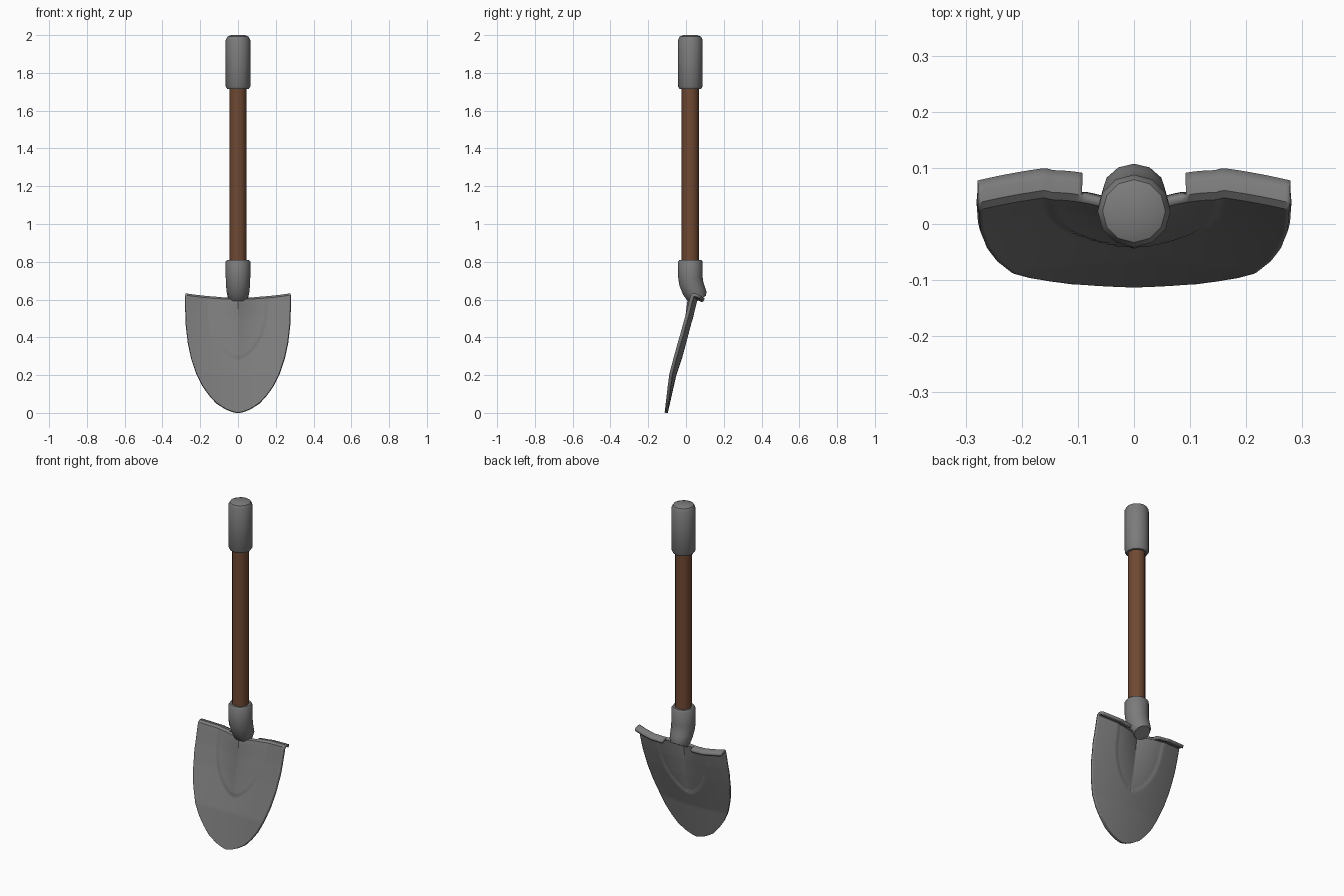
import bpy, bmesh, math
from mathutils import Vector

if "Cube" in bpy.data.objects:
    bpy.data.objects.remove(bpy.data.objects["Cube"])


def material(name, rgb):
    m = bpy.data.materials.new(name)
    m.diffuse_color = (*rgb, 1)
    m.use_nodes = True
    m.node_tree.nodes["Principled BSDF"].inputs["Base Color"].default_value = m.diffuse_color
    return m


STEEL = material("grey steel", (0.2, 0.2, 0.2))
WOOD = material("brown wood", (0.16, 0.065, 0.032))


def finish(name, bm, mat, angle=40):
    me = bpy.data.meshes.new(name)
    bm.to_mesh(me)
    bm.free()
    me.materials.append(mat)
    ob = bpy.data.objects.new(name, me)
    bpy.context.collection.objects.link(ob)
    bpy.ops.object.select_all(action='DESELECT')
    ob.select_set(True)
    bpy.context.view_layer.objects.active = ob
    bpy.ops.object.shade_smooth_by_angle(angle=math.radians(angle))
    return ob


def tube(name, rings, mat, n=12):
    """rings: (y, z, radius, tilt in degrees about x)"""
    bm = bmesh.new()
    loops = []
    for y, z, r, tilt in rings:
        t = math.radians(tilt)
        loop = []
        for i in range(n):
            a = 2 * math.pi * i / n
            s = r * math.sin(a)
            loop.append(bm.verts.new((r * math.cos(a), y + s * math.cos(t), z + s * math.sin(t))))
        loops.append(loop)
    for a, b in zip(loops, loops[1:]):
        for i in range(n):
            j = (i + 1) % n
            bm.faces.new((a[i], a[j], b[j], b[i]))
    bm.faces.new(loops[0])
    bm.faces.new(loops[-1])
    bmesh.ops.recalc_face_normals(bm, faces=bm.faces)
    return finish(name, bm, mat)


def lerp(table, x):
    for (x0, y0), (x1, y1) in zip(table, table[1:]):
        if x <= x1:
            return y0 + (y1 - y0) * max(0, x - x0) / (x1 - x0)
    return table[-1][1]


# Grip, shaft and bent socket
CY = 0.023
tube("grip", [(CY, 1.715, 0.057, 0), (CY, 1.728, 0.065, 0), (CY, 1.975, 0.065, 0),
              (CY, 1.992, 0.056, 0), (CY, 2.0, 0.036, 0)], STEEL)
tube("shaft", [(CY, 0.78, 0.046, 0), (CY, 1.74, 0.046, 0)], WOOD)
tube("socket", [(0.068, 0.598, 0.045, 30), (0.058, 0.618, 0.056, 28), (0.042, 0.647, 0.061, 20),
                (0.028, 0.685, 0.064, 10), (CY, 0.72, 0.065, 0), (CY, 0.80, 0.065, 0),
                (CY, 0.81, 0.058, 0)], STEEL)

# Blade: dished sheet with a raised tongue below the socket
WIDTH = [(0, 0), (0.006, 0.03), (0.02, 0.065), (0.05, 0.113), (0.09, 0.15), (0.14, 0.187), (0.2, 0.218),
         (0.28, 0.246), (0.36, 0.264), (0.46, 0.276), (0.61, 0.279)]
DEPTH = [(0, -0.105), (0.2, -0.06), (0.4, 0.008), (0.5, 0.039), (0.61, 0.068)]
TONGUE = [(0.285, 0), (0.3, 0.035), (0.33, 0.075), (0.37, 0.108), (0.42, 0.135), (0.48, 0.152), (0.58, 0.16),
          (0.7, 0.16)]
LIP = [(0.008, 0.006), (0.024, 0.003), (0.042, -0.006)]
ROWS, COLS = 64, 72


def sheet_point(s, u):
    z = 0.597 * s
    x = u * lerp(WIDTH, z)
    y = lerp(DEPTH, z) - 0.033 * (x / 0.28) ** 2
    half = lerp(TONGUE, z)
    if z > 0.285 and abs(x) < half:
        q = abs(x) / half
        grow = min(1, (z - 0.285) / 0.3)
        y -= 0.005 * min(1, (1 - q) * 10) + 0.042 * grow * (1 - q) ** 1.6
    return Vector((x, y, z + 0.022 * s * (x / 0.28) ** 2))


bm = bmesh.new()
grid = []
for r in range(ROWS + 1):
    s = (r / ROWS) ** 1.4
    grid.append([bm.verts.new(sheet_point(s, 2 * c / COLS - 1)) for c in range(COLS + 1)])
# Treading lip folded backwards along the top edge
for dy, dz in LIP:
    grid.append([bm.verts.new(sheet_point(1, 2 * c / COLS - 1) + Vector((0, dy, dz)))
                 for c in range(COLS + 1)])
for r in range(len(grid) - 1):
    for c in range(COLS):
        mid = abs((grid[r][c].co.x + grid[r][c + 1].co.x) / 2)
        if r > ROWS and mid < 0.09:
            continue
        bm.faces.new((grid[r][c], grid[r][c + 1], grid[r + 1][c + 1], grid[r + 1][c]))
bmesh.ops.remove_doubles(bm, verts=bm.verts, dist=0.0003)
bmesh.ops.delete(bm, geom=[v for v in bm.verts if not v.link_faces], context='VERTS')
bmesh.ops.recalc_face_normals(bm, faces=bm.faces)
blade = finish("blade", bm, STEEL, 35)
mod = blade.modifiers.new("thickness", 'SOLIDIFY')
mod.thickness = 0.017
mod.offset = 0
